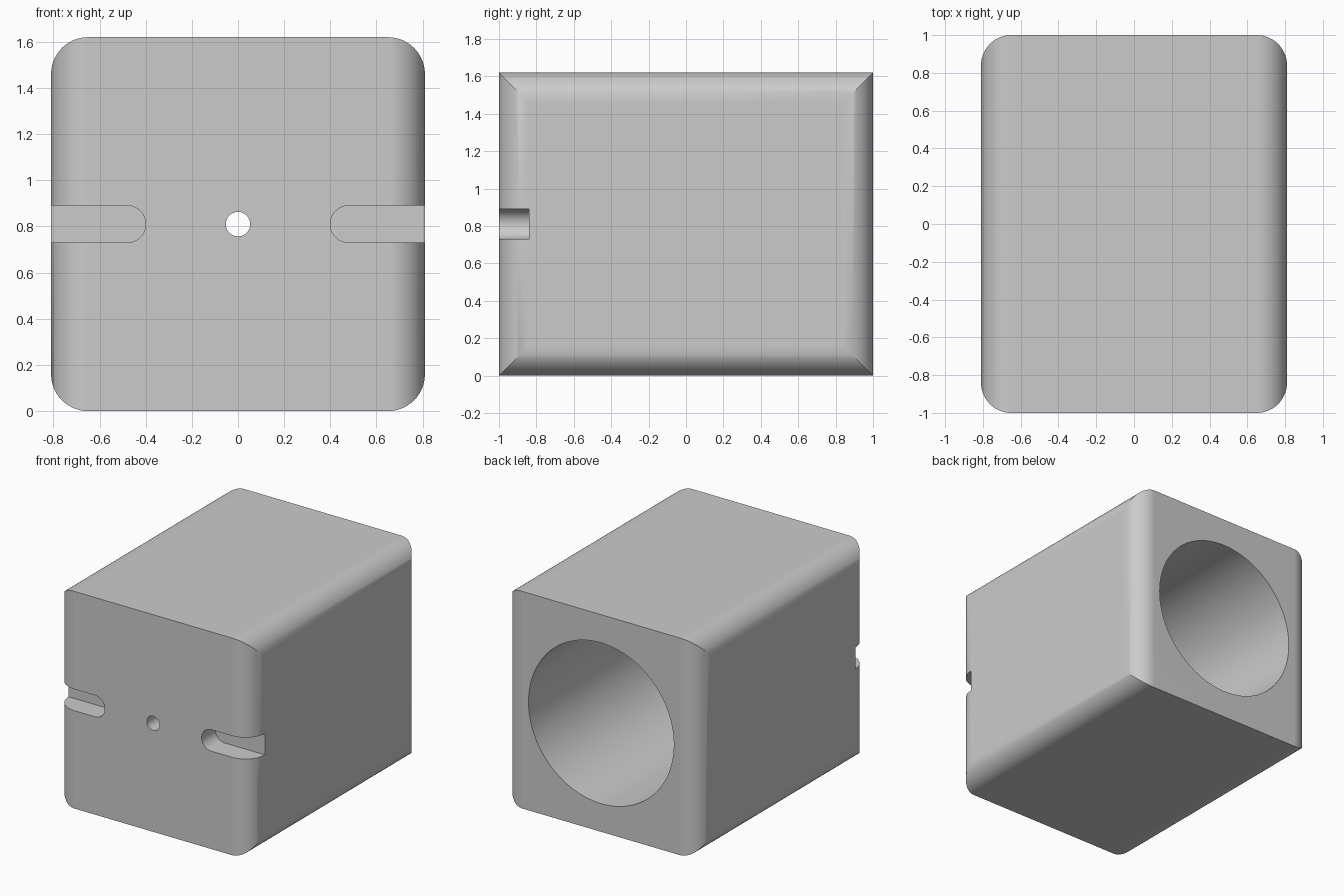
import bpy, bmesh, math
from mathutils import Matrix

old = bpy.data.objects.get("Cube")
if old:
    bpy.data.objects.remove(old, do_unlink=True)

HALF_X, HALF_Y, HALF_Z = 0.81, 1.0, 0.81
ROUND = 0.16          # edge rounding around both side faces
WALL = 0.16           # front wall thickness
STEPS = 14

grey = bpy.data.materials.new("plain_grey")
grey.use_nodes = True
colour = (0.6, 0.6, 0.6, 1)
grey.diffuse_color = colour
grey.node_tree.nodes["Principled BSDF"].inputs["Base Color"].default_value = colour


def make_object(name, bm):
    bmesh.ops.recalc_face_normals(bm, faces=bm.faces)
    mesh = bpy.data.meshes.new(name)
    bm.to_mesh(mesh)
    bm.free()
    mesh.materials.append(grey)
    obj = bpy.data.objects.new(name, mesh)
    bpy.context.collection.objects.link(obj)
    return obj


def cylinder(name, radius, y0, y1, sides):
    bm = bmesh.new()
    place = Matrix.Translation((0, (y0 + y1) / 2, HALF_Z)) @ Matrix.Rotation(math.pi / 2, 4, "X")
    bmesh.ops.create_cone(bm, cap_ends=True, segments=sides, radius1=radius,
                          radius2=radius, depth=y1 - y0, matrix=place)
    return make_object(name, bm)


def slot(name, side):
    # Open-ended slot with a round inner end
    radius, inner = 0.08, 0.48
    outline = [(1.0, -radius)]
    for i in range(25):
        a = -math.pi / 2 - math.pi * i / 24
        outline.append((inner + radius * math.cos(a), radius * math.sin(a)))
    outline.append((1.0, radius))
    bm = bmesh.new()
    face = bm.faces.new([bm.verts.new((side * x, -1.2, HALF_Z + z)) for x, z in outline])
    new = bmesh.ops.extrude_face_region(bm, geom=[face])["geom"]
    bmesh.ops.translate(bm, vec=(0, 1.2 - HALF_Y + WALL, 0),
                        verts=[v for v in new if isinstance(v, bmesh.types.BMVert)])
    return make_object(name, bm)


# Block: rectangles lofted along x, shrinking on a quarter circle at both ends
stations = []
for i in range(STEPS + 1):
    a = math.pi / 2 * i / STEPS
    stations.append((HALF_X - ROUND + ROUND * math.cos(a), ROUND * (1 - math.sin(a))))
stations += [(-x, inset) for x, inset in reversed(stations)]
bm = bmesh.new()
rings = []
for x, inset in stations:
    y, z = HALF_Y - inset, HALF_Z - inset
    rings.append([bm.verts.new((x, sy * y, HALF_Z + sz * z))
                  for sy, sz in ((-1, -1), (1, -1), (1, 1), (-1, 1))])
for a, b in zip(rings, rings[1:]):
    for i in range(4):
        j = (i + 1) % 4
        bm.faces.new((a[i], a[j], b[j], b[i]))
bm.faces.new(rings[0])
bm.faces.new(rings[-1])
block = make_object("block", bm)

# Rear bore, small front hole and the two side slots
cutters = [
    cylinder("bore_cutter", 0.6, -HALF_Y + WALL, 1.2, 96),
    cylinder("pin_hole_cutter", 0.053, -1.2, 0, 40),
    slot("left_slot_cutter", 1),
    slot("right_slot_cutter", -1),
]
bpy.ops.object.select_all(action="DESELECT")
block.select_set(True)
bpy.context.view_layer.objects.active = block
for cutter in cutters:
    cutter.hide_render = True
    mod = block.modifiers.new(cutter.name, "BOOLEAN")
    mod.operation = "DIFFERENCE"
    mod.solver = "EXACT"
    mod.object = cutter
    bpy.ops.object.modifier_apply(modifier=mod.name)
    bpy.data.objects.remove(cutter, do_unlink=True)

# Smooth rounding with flat faces kept flat
bpy.ops.object.shade_smooth_by_angle(angle=math.radians(30))
weighted = block.modifiers.new("flat_faces", "WEIGHTED_NORMAL")
weighted.keep_sharp = True
